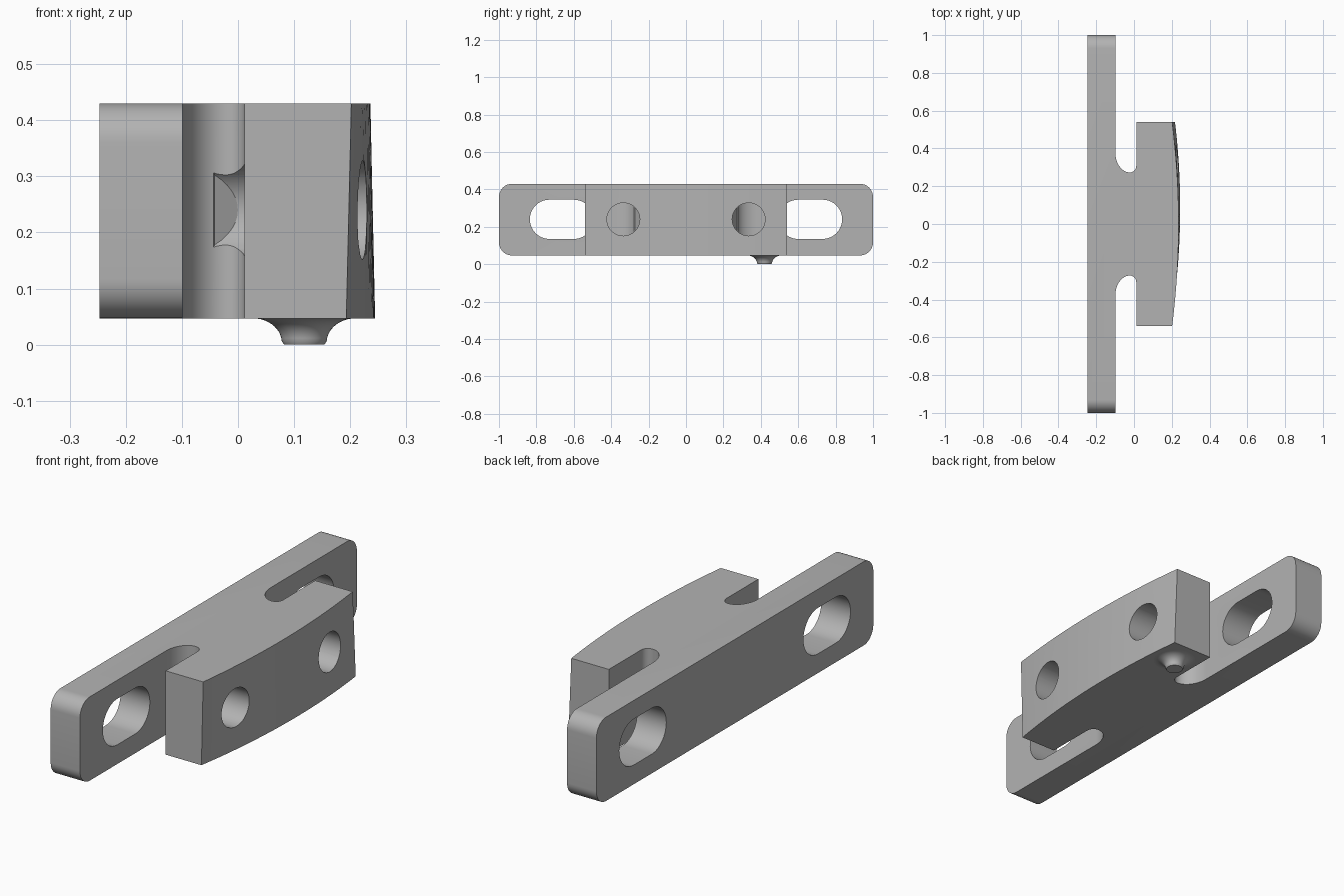
import bpy, bmesh, math

cube = bpy.data.objects.get("Cube")
if cube:
    bpy.data.objects.remove(cube, do_unlink=True)

grey = bpy.data.materials.new("plain grey")
grey.use_nodes = True
COLOUR = (0.45, 0.45, 0.45, 1)
grey.diffuse_color = COLOUR
grey.node_tree.nodes["Principled BSDF"].inputs["Base Color"].default_value = COLOUR

Z0, Z1, MID = 0.047, 0.43, 0.24
HEAD = 0.54


def finish(bm, name, helper=False):
    bmesh.ops.recalc_face_normals(bm, faces=bm.faces)
    mesh = bpy.data.meshes.new(name)
    bm.to_mesh(mesh)
    bm.free()
    mesh.materials.append(grey)
    ob = bpy.data.objects.new(name, mesh)
    bpy.context.collection.objects.link(ob)
    ob.hide_render = helper
    ob.hide_viewport = helper
    return ob


def loft(bm, ring_a, ring_b):
    """Join two matching rings of points into a closed solid."""
    a = [bm.verts.new(p) for p in ring_a]
    b = [bm.verts.new(p) for p in ring_b]
    n = len(a)
    for i in range(n):
        j = (i + 1) % n
        bm.faces.new((a[i], a[j], b[j], b[i]))
    return a, b


def ellipse(cx, cy, rx, ry, start, end, n):
    for i in range(n + 1):
        t = math.radians(start + (end - start) * i / n)
        yield cx + rx * math.cos(t), cy + ry * math.sin(t)


# Body outline: plate, necked undercuts and head with a bowed, slightly twisted face
undercut = list(ellipse(-0.022, 0.38, 0.077, 0.107, 180, 270, 14))
undercut += list(ellipse(-0.022, 0.308, 0.034, 0.035, 270, 360, 8))[1:]
half = [(-0.247, 1), (-0.099, 1)] + undercut + [(0.012, HEAD)]


def outline(z, edge, sag, skew):
    pts = list(half)
    for i in range(33):
        t = 1 - i / 16
        pts.append((edge + sag * (1 - t * t) + skew * t, HEAD * t))
    pts += [(x, -y) for x, y in reversed(half)]
    return [(x, y, z) for x, y in pts]


bm = bmesh.new()
low, high = loft(bm, outline(Z0, 0.205, 0.0385, 0.012), outline(Z1, 0.202, 0.034, 0))
bm.faces.new(low)
bm.faces.new(high)
corners = [e for e in bm.edges if all(abs(v.co.y) > 0.99 for v in e.verts)
           and abs(e.verts[0].co.x - e.verts[1].co.x) > 0.1]
bmesh.ops.bevel(bm, geom=corners, offset=0.07, segments=10, profile=0.5, affect='EDGES')
body = finish(bm, "bracket_body")


def cut(cutter):
    mod = body.modifiers.new(cutter.name, 'BOOLEAN')
    mod.operation = 'DIFFERENCE'
    mod.solver = 'EXACT'
    mod.object = cutter


# Slots through the plate and blind round holes in the head
for side, label in ((1, "back"), (-1, "front")):
    bm = bmesh.new()
    path = list(ellipse(0.73, MID, 0.105, 0.105, -90, 90, 20))
    path += list(ellipse(0.60, MID, 0.105, 0.105, 90, 270, 20))
    a, b = loft(bm, [(-0.3, side * y, z) for y, z in path], [(-0.02, side * y, z) for y, z in path])
    bm.faces.new(a)
    bm.faces.new(b)
    cut(finish(bm, label + "_slot_cutter", True))

    # The hole floor slopes up where it meets the neck
    bm = bmesh.new()
    N = 48
    path = list(ellipse(0.335, MID, 0.088, 0.088, 0, 360, N))[:-1]
    floor = [(-0.045 + 1.6 * max(0, 0.275 - y), side * y, z) for y, z in path]
    a, b = loft(bm, floor, [(0.3, side * y, z) for y, z in path])
    bm.faces.new(b)
    for i in range(N // 2):
        strip = [a[i], a[i + 1], a[N - i - 1], a[(N - i) % N]]
        bm.faces.new(list(dict.fromkeys(strip)))
    cut(finish(bm, label + "_hole_cutter", True))

# Apply the cuts and shade
bpy.context.view_layer.update()
graph = bpy.context.evaluated_depsgraph_get()
cut_mesh = bpy.data.meshes.new_from_object(body.evaluated_get(graph))
body.modifiers.clear()
body.data = cut_mesh
for ob in [o for o in bpy.data.objects if o.name.endswith("_cutter")]:
    bpy.data.objects.remove(ob, do_unlink=True)

# Flared locating nub under the head
bm = bmesh.new()
profile = [(0.036, 0), (0.040, 0.006)]
profile += list(ellipse(0.092, 0.004, 0.052, 0.043, 170, 90, 10))
rings = [[bm.verts.new((0.118 + r * math.cos(k * math.tau / 40),
                        0.42 + r * math.sin(k * math.tau / 40), z)) for k in range(40)]
         for r, z in profile]
for lower, upper in zip(rings, rings[1:]):
    for k in range(40):
        m = (k + 1) % 40
        bm.faces.new((lower[k], lower[m], upper[m], upper[k]))
bm.faces.new(rings[0])
bm.faces.new(rings[-1])
nub = finish(bm, "locating_nub")

for ob in (body, nub):
    bpy.ops.object.select_all(action='DESELECT')
    ob.select_set(True)
    bpy.context.view_layer.objects.active = ob
    bpy.ops.object.shade_smooth_by_angle(angle=math.radians(30))
